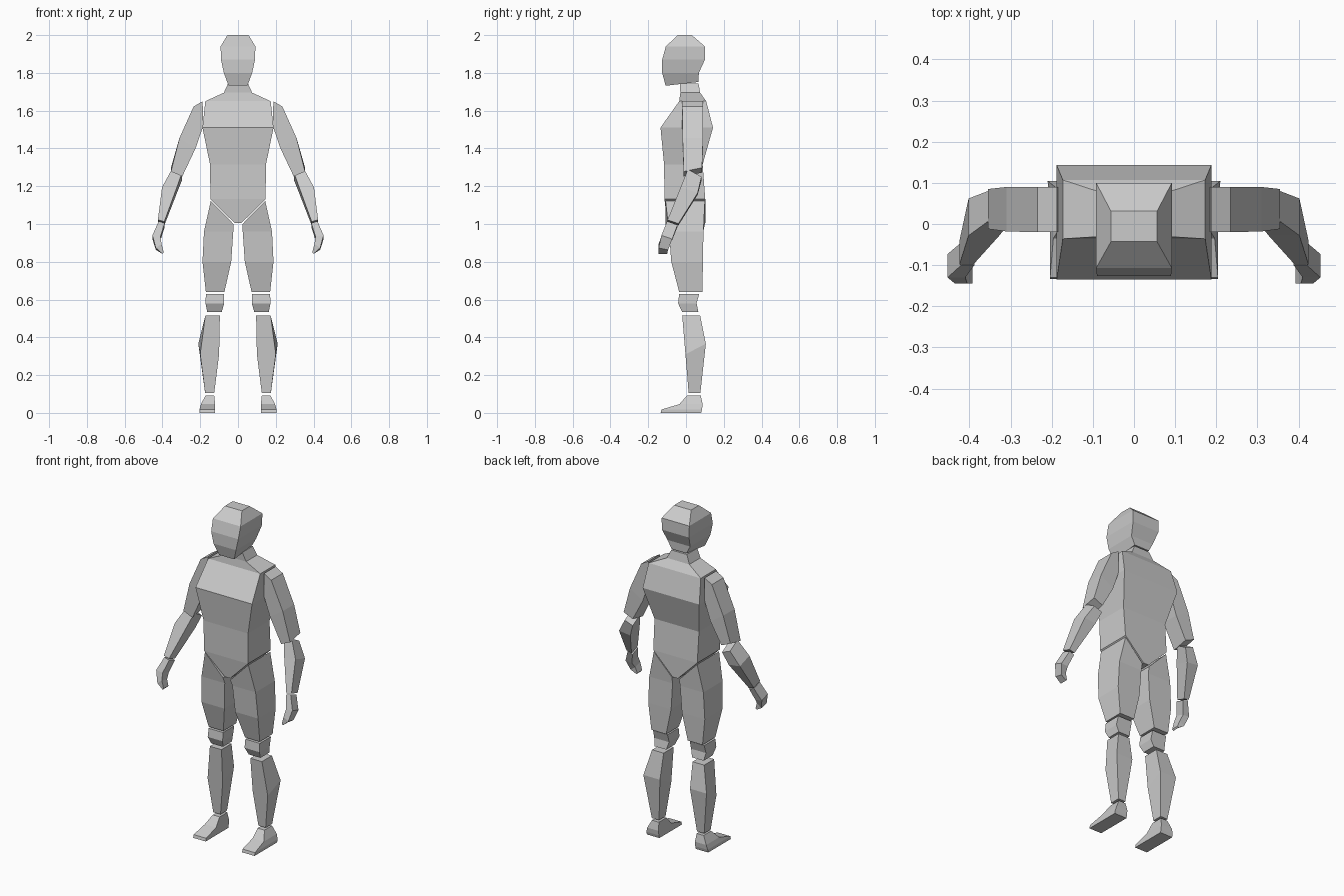
import bpy, bmesh

skin = bpy.data.materials.new("light_grey")
skin.diffuse_color = (0.6, 0.6, 0.6, 1)


def loft(name, rings, side=1):
    """Four-sided loft. Ring: outer x, outer z, inner x, inner z,
    front y, back y, front rise over back, extra outer width at back."""
    bm = bmesh.new()
    loops = []
    for xo, zo, xi, zi, yf, yb, *extra in rings:
        rise, wide = (list(extra) + [0, 0])[:2]
        h = rise / 2
        pts = [(xo, yf, zo + h), (xo + wide, yb, zo - h),
               (xi, yb, zi - h), (xi, yf, zi + h)]
        loops.append([bm.verts.new((side * x, y, z)) for x, y, z in pts])
    for a, b in zip(loops, loops[1:]):
        for i in range(4):
            j = (i + 1) % 4
            bm.faces.new((a[i], a[j], b[j], b[i]))
    bm.faces.new(loops[0])
    bm.faces.new(loops[-1][::-1])
    bmesh.ops.recalc_face_normals(bm, faces=bm.faces)
    me = bpy.data.meshes.new(name)
    bm.to_mesh(me)
    bm.free()
    me.materials.append(skin)
    ob = bpy.data.objects.new(name, me)
    bpy.context.collection.objects.link(ob)


def centred(name, rows):
    """Loft symmetric about x = 0. Row: z, half width, front y, back y, rise."""
    loft(name, [(w, z, -w, z, yf, yb, r) for z, w, yf, yb, r in rows])


# Head and torso
centred("head", [(2.0, .056, -.043, .031, 0), (1.94, .092, -.107, .1, 0),
                 (1.87, .09, -.126, .1, 0), (1.80, .075, -.126, .068, 0),
                 (1.742, .05, -.108, .066, -.02)])
centred("torso", [(1.745, .052, -.033, .066, 0), (1.695, .075, -.03, .075, 0),
                  (1.65, .173, -.036, .107, 0), (1.51, .188, -.135, .143, 0),
                  (1.315, .148, -.116, .088, 0), (1.132, .146, -.114, .102, 0),
                  (1.005, .018, -.1, .103, 0)])

for side, tag in ((1, "left"), (-1, "right")):
    # Arm
    loft(tag + "_upper_arm", [(.187, 1.65, .185, 1.52, -.02, .09),
                              (.235, 1.622, .187, 1.51, -.02, .09),
                              (.31, 1.455, .225, 1.40, -.018, .09),
                              (.355, 1.288, .295, 1.262, -.012, .085, -.02)], side)
    loft(tag + "_forearm", [(.35, 1.27, .297, 1.25, .01, .082, .04),
                            (.402, 1.18, .327, 1.17, -.028, .062, .03),
                            (.424, 1.012, .39, 1.003, -.098, -.04, .02)], side)
    loft(tag + "_hand", [(.42, 1.005, .388, .995, -.1, -.045, .02),
                         (.453, .93, .41, .925, -.13, -.073, .02),
                         (.435, .868, .405, .89, -.145, -.095, .01),
                         (.4, .842, .393, .85, -.145, -.1)], side)
    # Leg
    loft(tag + "_thigh", [(.144, 1.122, .024, 1.0, -.108, .1),
                          (.18, .96, .025, .96, -.09, .092),
                          (.188, .80, .036, .80, -.078, .09),
                          (.17, .64, .072, .64, -.036, .086)], side)
    loft(tag + "_knee", [(.17, .63, .074, .63, -.036, .07),
                         (.172, .58, .073, .58, -.042, .056),
                         (.163, .535, .086, .535, -.02, .065)], side)
    loft(tag + "_calf", [(.173, .515, .096, .515, -.02, .075),
                         (.2, .338, .1, .338, -.003, .105, -.055, .01),
                         (.174, .105, .126, .105, .014, .076)], side)
    loft(tag + "_foot", [(.172, .093, .126, .093, .006, .078),
                         (.196, .046, .121, .046, -.035, .088),
                         (.204, .018, .121, .018, -.13, .085),
                         (.204, 0, .121, 0, -.134, .08)], side)
